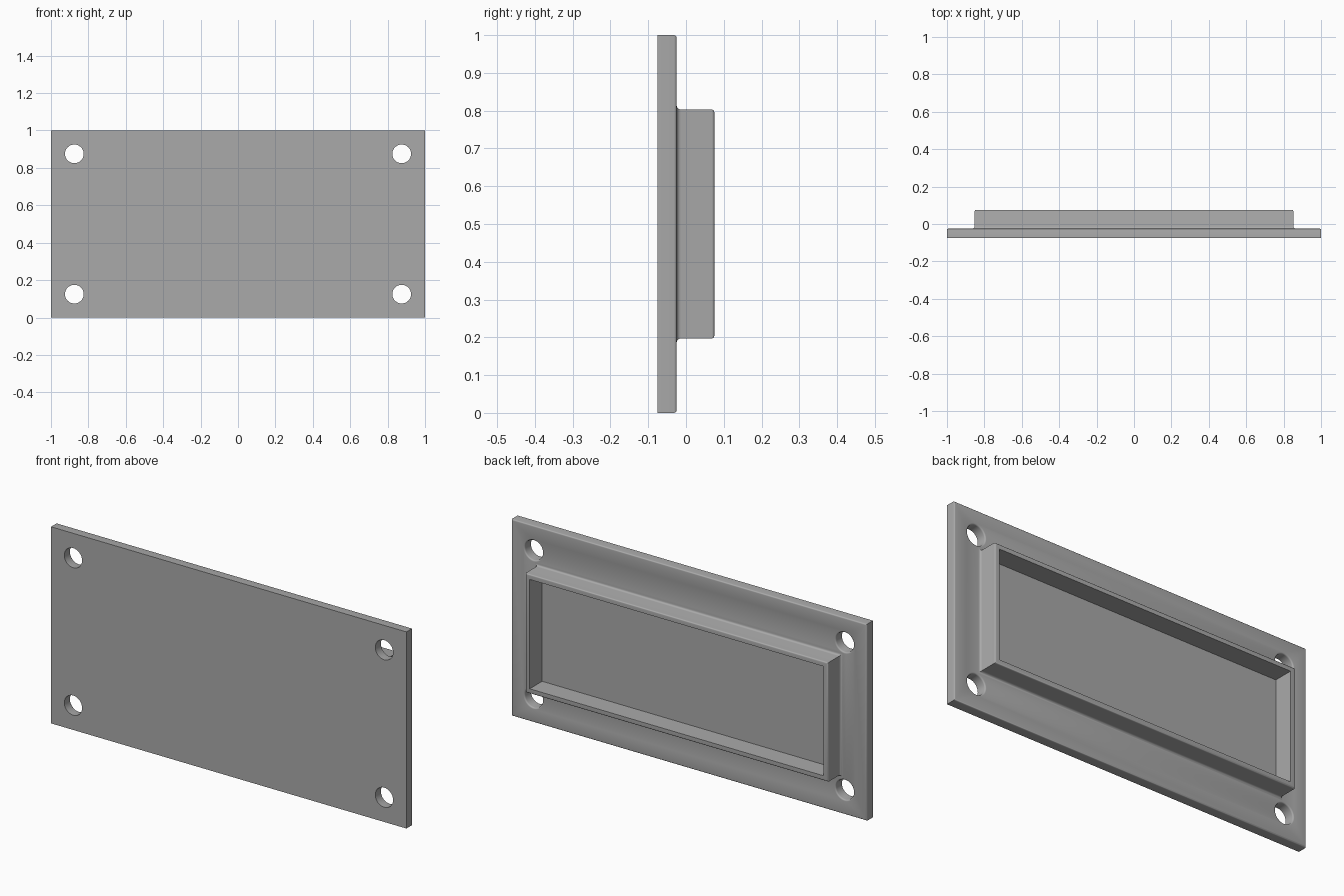
import bpy, bmesh
from math import sin, cos, pi, radians

cube = bpy.data.objects.get("Cube")
if cube:
    bpy.data.objects.remove(cube, do_unlink=True)

FRONT, FACE, LIP = -0.075, -0.025, 0.075   # depth levels along y
ROUND, FILLET, WALL = 0.007, 0.012, 0.025
STEPS = 4

grey = bpy.data.materials.new("plain_grey")
grey.use_nodes = True
colour = (0.4, 0.4, 0.4, 1)
grey.diffuse_color = colour
grey.node_tree.nodes["Principled BSDF"].inputs["Base Color"].default_value = colour


def loft(name, rings):
    """Skin a list of closed rings and cap both ends."""
    bm = bmesh.new()
    loops = [[bm.verts.new(p) for p in ring] for ring in rings]
    count = len(loops[0])
    for a, b in zip(loops, loops[1:]):
        for i in range(count):
            j = (i + 1) % count
            bm.faces.new((a[i], a[j], b[j], b[i]))
    bm.faces.new(loops[0])
    bm.faces.new(loops[-1])
    bmesh.ops.recalc_face_normals(bm, faces=bm.faces)
    mesh = bpy.data.meshes.new(name)
    bm.to_mesh(mesh)
    bm.free()
    obj = bpy.data.objects.new(name, mesh)
    bpy.context.collection.objects.link(obj)
    obj.data.materials.append(grey)
    return obj


def rectangle(half_x, half_z, inset, y):
    x, z = half_x - inset, half_z - inset
    return [(sx * x, y, 0.5 + sz * z)
            for sx, sz in ((-1, -1), (1, -1), (1, 1), (-1, 1))]


def circle(cx, cz, radius, y, sides=48):
    return [(cx + radius * cos(2 * pi * i / sides), y,
             cz + radius * sin(2 * pi * i / sides)) for i in range(sides)]


def arc(radius):
    """Quarter turn as (sideways, along) distances from its start."""
    turns = [i * pi / 2 / STEPS for i in range(STEPS + 1)]
    return [(radius * (1 - cos(t)), radius * sin(t)) for t in turns]


# Mounting plate with a rounded back edge
PLATE, RIM = (1.0, 0.5), (0.852, 0.303)
rings = [rectangle(*PLATE, 0, FRONT)]
rings += [rectangle(*PLATE, s, FACE - ROUND + a) for s, a in arc(ROUND)]
# Raised rim: fillet at the foot, rounded outer lip, open recess
rings += [rectangle(*RIM, a - FILLET, FACE + s) for s, a in arc(FILLET)]
rings += [rectangle(*RIM, s, LIP - ROUND + a) for s, a in arc(ROUND)]
rings += [rectangle(*RIM, WALL, y) for y in (LIP, FACE)]
panel = loft("flanged_panel", rings)

# Corner screw holes with softened back edges
HOLE = 0.05
for sx in (-1, 1):
    for sz in (-1, 1):
        centre = (sx * 0.875, 0.5 + sz * 0.375)
        profile = [(HOLE, FRONT - 0.02)]
        profile += [(HOLE + s, FACE - ROUND + a) for s, a in arc(ROUND)]
        profile.append((HOLE + ROUND, FACE + 0.001))
        cutter = loft("hole_cutter", [circle(*centre, r, y) for r, y in profile])
        cutter.hide_render = True
        cut = panel.modifiers.new("screw_hole", 'BOOLEAN')
        cut.operation = 'DIFFERENCE'
        cut.solver = 'EXACT'
        cut.object = cutter
        bpy.context.view_layer.objects.active = panel
        bpy.ops.object.modifier_apply(modifier=cut.name)
        bpy.data.objects.remove(cutter, do_unlink=True)

bpy.ops.object.select_all(action='DESELECT')
panel.select_set(True)
bpy.context.view_layer.objects.active = panel
bpy.ops.object.shade_smooth_by_angle(angle=radians(35))
